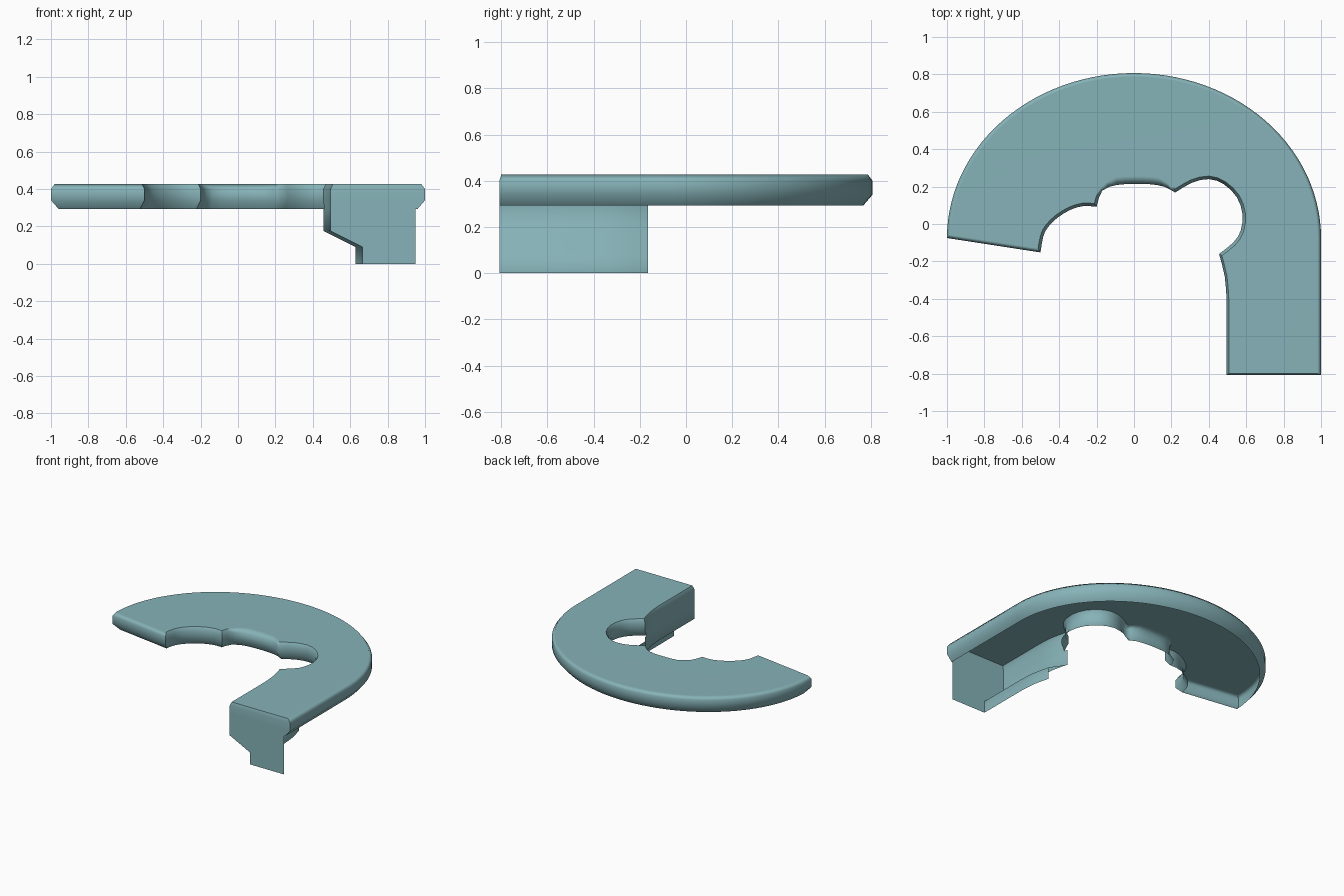
import bpy, bmesh, math
from mathutils import Vector

if "Cube" in bpy.data.objects:
    bpy.data.objects.remove(bpy.data.objects["Cube"])

teal = bpy.data.materials.new("teal")
teal.diffuse_color = (0.24, 0.45, 0.48, 1)
teal.use_nodes = True
teal.node_tree.nodes["Principled BSDF"].inputs["Base Color"].default_value = teal.diffuse_color


def spline(pts, n=2):
    """Smooth curve through the points, without the last one."""
    p = [Vector(q) for q in pts]
    p = [2 * p[0] - p[1]] + p + [2 * p[-1] - p[-2]]
    out = []
    for a, b, c, d in zip(p, p[1:], p[2:], p[3:]):
        for i in range(n):
            t = i / n
            out.append(0.5 * (2 * b + (c - a) * t + (2 * a - 5 * b + 4 * c - d) * t * t
                              + (3 * b - a - 3 * c + d) * t ** 3))
    return out


def loft(name, rings, closed, caps, angle):
    """Skin equal-length rings and cap the chosen ends."""
    bm = bmesh.new()
    vs = [[bm.verts.new(p) for p in r] for r in rings]
    n = len(vs[0])
    for a, b in zip(vs, vs[1:]):
        for i in range(n if closed else n - 1):
            j = (i + 1) % n
            bm.faces.new((a[i], a[j], b[j], b[i]))
    for c in caps:
        bm.faces.new(vs[c])
    bmesh.ops.recalc_face_normals(bm, faces=bm.faces)
    me = bpy.data.meshes.new(name)
    bm.to_mesh(me)
    bm.free()
    me.materials.append(teal)
    ob = bpy.data.objects.new(name, me)
    bpy.context.collection.objects.link(ob)
    bpy.context.view_layer.objects.active = ob
    ob.select_set(True)
    bpy.ops.object.shade_smooth_by_angle(angle=math.radians(angle))
    ob.select_set(False)
    return ob


# Outline of the hook: outer sweep, straight leg, scalloped inner edge
FRONT = -0.807
outer = [Vector((-math.cos(math.pi * i / 56), -0.075 + 0.882 * math.sin(math.pi * i / 56)))
         for i in range(57)]
leg = [(0.495, -0.4), (0.485, -0.28), (0.455, -0.16)]
big = [(0.455, -0.16), (0.53, -0.1), (0.57, -0.037), (0.58, 0.053), (0.55, 0.143),
       (0.48, 0.213), (0.40, 0.24), (0.31, 0.221), (0.22, 0.168)]
middle = [(0.22, 0.168), (0.16, 0.2), (0.08, 0.213), (0, 0.214), (-0.09, 0.209),
          (-0.17, 0.178), (-0.2, 0.092)]
left = [(-0.2, 0.092), (-0.27, 0.096), (-0.34, 0.076), (-0.41, 0.033), (-0.46, -0.017),
        (-0.485, -0.067), (-0.5, -0.152)]
outline = outer + [Vector((1, FRONT)), Vector((0.495, FRONT))]
for part in (leg, big, middle, left):
    outline += spline(part)
outline.append(Vector(left[-1]))
N = len(outline)
LEG_END = 59 + 4          # first index of the scalloped edges


def inset(outer_d, inner_d, front_d, leg_d, mid_d, z):
    """Outline moved inwards, with its own distance for each stretch."""
    def dist(i):
        m = (outline[i] + outline[(i + 1) % N]) / 2
        if i == 57:
            return front_d
        if 58 <= i < LEG_END:
            return leg_d
        if i < 57 or i == N - 1:
            return outer_d
        return mid_d if -0.14 < m.x < 0.17 else inner_d

    ring = []
    for i, p in enumerate(outline):
        a = (p - outline[i - 1]).normalized()
        b = (outline[(i + 1) % N] - p).normalized()
        na, nb = Vector((a.y, -a.x)), Vector((b.y, -b.x))
        da, db = dist((i - 1) % N), dist(i)
        det = na.x * nb.y - na.y * nb.x
        if abs(det) > 0.5:
            q = p + Vector((da * nb.y - db * na.y, na.x * db - nb.x * da)) / det
        else:
            q = p + (na + nb) / (1 + na.dot(nb)) * (da + db) / 2
        ring.append((q.x, q.y, z))
    return ring


# Hook plate: a shell open underneath, with chamfered rims
plate = loft("hook_plate", [inset(0.04, 0.03, 0, 0, 0.03, 0.293),
                            inset(0, 0, 0, 0, 0, 0.34),
                            inset(0, 0, 0, 0, 0, 0.40),
                            inset(0.02, 0.016, 0.008, 0.012, 0.042, 0.427)],
             True, (-1,), 58)
wn = plate.modifiers.new("flat_top", 'WEIGHTED_NORMAL')
wn.keep_sharp = True

# Open stepped skirt under the leg: a front panel and an inner side wall
stations = [Vector((0.495, FRONT))] + spline(leg) + [Vector((0.457, -0.165))]
rings = [[(x, s.y, z) for x, z in ((s.x, 0.293), (s.x, 0.175), (s.x + 0.17, 0.09),
                                   (s.x + 0.17, 0))] for s in stations]
loft("skirt_side", rings, False, (), 70)
panel = [(0.95, FRONT, 0.0), (0.95, FRONT, 0.293)]
loft("skirt_front", [rings[0] + panel], False, (0,), 25)
